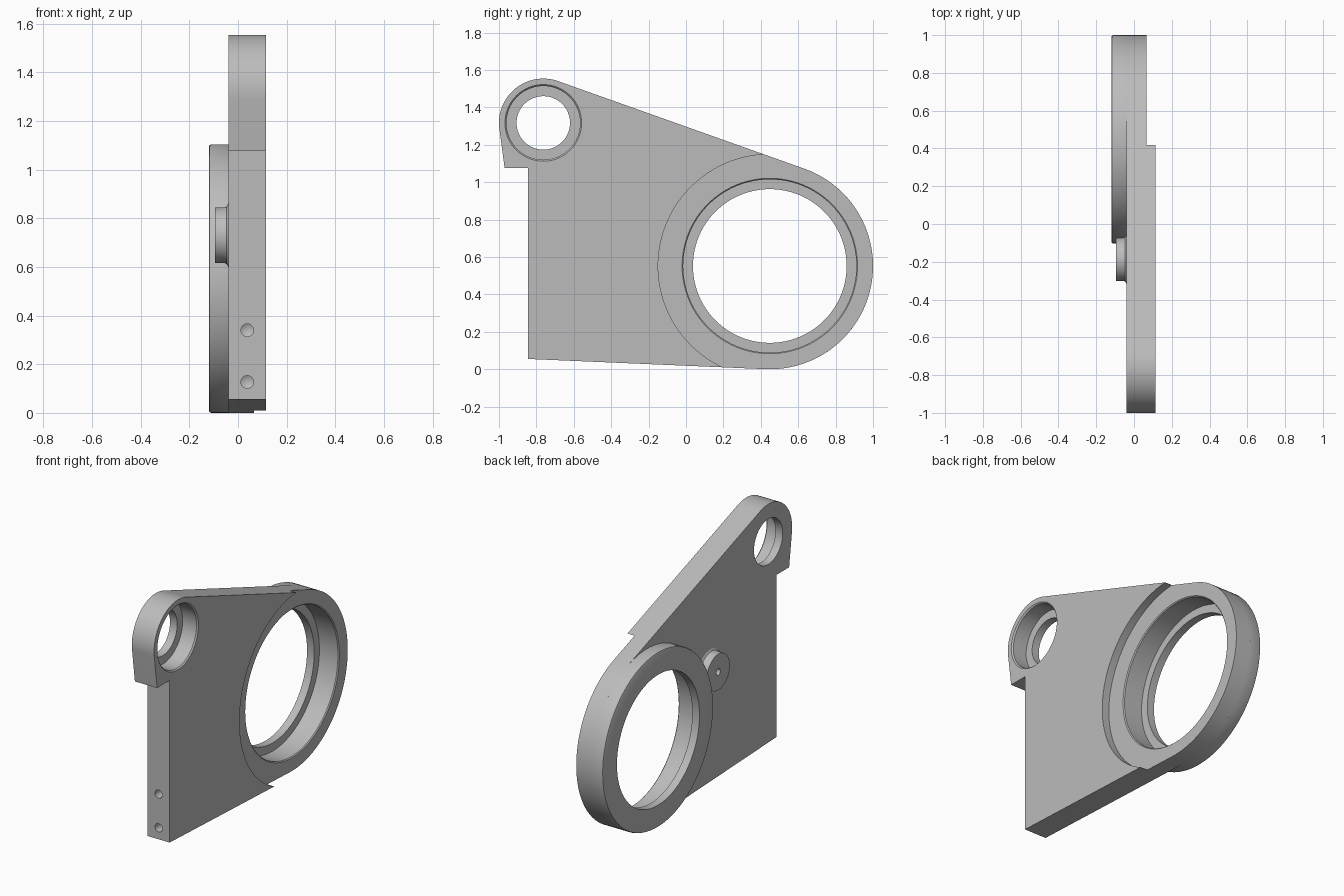
import bpy, bmesh, math
from mathutils import Matrix, Vector

if "Cube" in bpy.data.objects:
    bpy.data.objects.remove(bpy.data.objects["Cube"])

grey = bpy.data.materials.new("machined grey")
grey.use_nodes = True
grey.diffuse_color = (0.5, 0.5, 0.5, 1)
grey.node_tree.nodes["Principled BSDF"].inputs["Base Color"].default_value = (0.5, 0.5, 0.5, 1)

# Main layout: x positions of the faces, and (y, z) centres with radii
BACK, FRONT, RECESS, RING_END = -0.04, 0.115, 0.065, -0.12
SHOULDER = -0.07
BIG, BIG_R = (0.448, 0.552), 0.552
EYE, EYE_R = (-0.763, 1.317), 0.237
STUD = (-0.187, 0.73)


def make_object(name, bm):
    bmesh.ops.recalc_face_normals(bm, faces=bm.faces[:])
    mesh = bpy.data.meshes.new(name)
    bm.to_mesh(mesh)
    bm.free()
    mesh.materials.append(grey)
    ob = bpy.data.objects.new(name, mesh)
    bpy.context.collection.objects.link(ob)
    return ob


def lathe(name, profile, place, closed=False, steps=96):
    """Spin (radius, along) points around the x axis, then place the result."""
    bm = bmesh.new()
    verts = [bm.verts.new((a, 0, r)) for r, a in profile]
    edges = [bm.edges.new(pair) for pair in zip(verts, verts[1:])]
    if closed:
        edges.append(bm.edges.new((verts[-1], verts[0])))
    bmesh.ops.spin(bm, geom=verts + edges, cent=(0, 0, 0), axis=(1, 0, 0),
                   angle=math.tau, steps=steps)
    bmesh.ops.remove_doubles(bm, verts=bm.verts[:], dist=0.0001)
    bm.transform(place)
    return make_object(name, bm)


def at(centre):
    return Matrix.Translation((0, *centre))


def arc(centre, radius, start, end, count):
    angles = [math.radians(start + (end - start) * i / count) for i in range(count + 1)]
    return [(centre[0] + radius * math.cos(a), centre[1] + radius * math.sin(a)) for a in angles]


def cut(target, cutter):
    cutter.hide_render = True
    mod = target.modifiers.new("cut", 'BOOLEAN')
    mod.operation, mod.solver, mod.object = 'DIFFERENCE', 'EXACT', cutter
    bpy.context.view_layer.objects.active = target
    bpy.ops.object.modifier_apply(modifier=mod.name)
    bpy.data.objects.remove(cutter)


def smooth(ob):
    bpy.ops.object.select_all(action='DESELECT')
    ob.select_set(True)
    bpy.context.view_layer.objects.active = ob
    bpy.ops.object.shade_smooth_by_angle(angle=math.radians(30))


# Plate: tangent outline around both eyes, with a stepped front edge
outline = arc(EYE, EYE_R, 187, 70.4, 32) + arc(BIG, BIG_R, 70.4, -92.2, 48)
outline += [(-0.845, 0.055), (-0.845, 1.077), (-0.97, 1.077)]
bm = bmesh.new()
face = bm.faces.new([bm.verts.new((BACK, y, z)) for y, z in outline])
side = bmesh.ops.extrude_face_region(bm, geom=[face])
bmesh.ops.translate(bm, vec=Vector((FRONT - BACK, 0, 0)),
                    verts=[v for v in side["geom"] if isinstance(v, bmesh.types.BMVert)])
plate = make_object("plate", bm)

# Shallow recess around the large bore
cut(plate, lathe("recess_cutter", [(0, RECESS), (0.597, RECESS), (0.597, 0.2), (0, 0.2)],
                 at(BIG), steps=128))
# Large bore with chamfered rim
cut(plate, lathe("bore_cutter", [(0, -0.2), (0.463, -0.2), (0.463, RECESS - 0.006),
                                 (0.469, RECESS), (0.469, 0.2), (0, 0.2)], at(BIG)))
# Small eye: through hole, counterbore and chamfer
cut(plate, lathe("eye_cutter", [(0, -0.2), (0.143, -0.2), (0.143, 0.01), (0.197, 0.01),
                                (0.197, FRONT - 0.008), (0.205, FRONT), (0.205, 0.2), (0, 0.2)],
                 at(EYE), steps=64))
# Two blind screw holes in the front edge
for z in (0.127, 0.34):
    place = Matrix.Translation((0.038, -0.845, z)) @ Matrix.Rotation(math.pi / 2, 4, 'Z')
    cut(plate, lathe("screw_hole_cutter", [(0, -0.1), (0.026, -0.1), (0.026, 0.2), (0, 0.215)],
                     place, steps=24))
smooth(plate)

# Bearing ring standing out of the rear face, with an inner shoulder
ring = lathe("bearing_ring", [(0.411, RING_END), (BIG_R - 0.01, RING_END),
                              (BIG_R - 0.003, RING_END + 0.003), (BIG_R, RING_END + 0.01),
                              (BIG_R, BACK), (0.463, BACK), (0.463, SHOULDER),
                              (0.411, SHOULDER)], at(BIG), closed=True)
smooth(ring)

# Round stud with a filleted foot and a blind centre hole
stud = lathe("stud", [(0, -0.055), (0.02, -0.055), (0.02, -0.095), (0.114, -0.095),
                      (0.114, -0.056), (0.118, -0.047), (0.13, BACK), (0, BACK)],
             at(STUD), steps=48)
smooth(stud)
